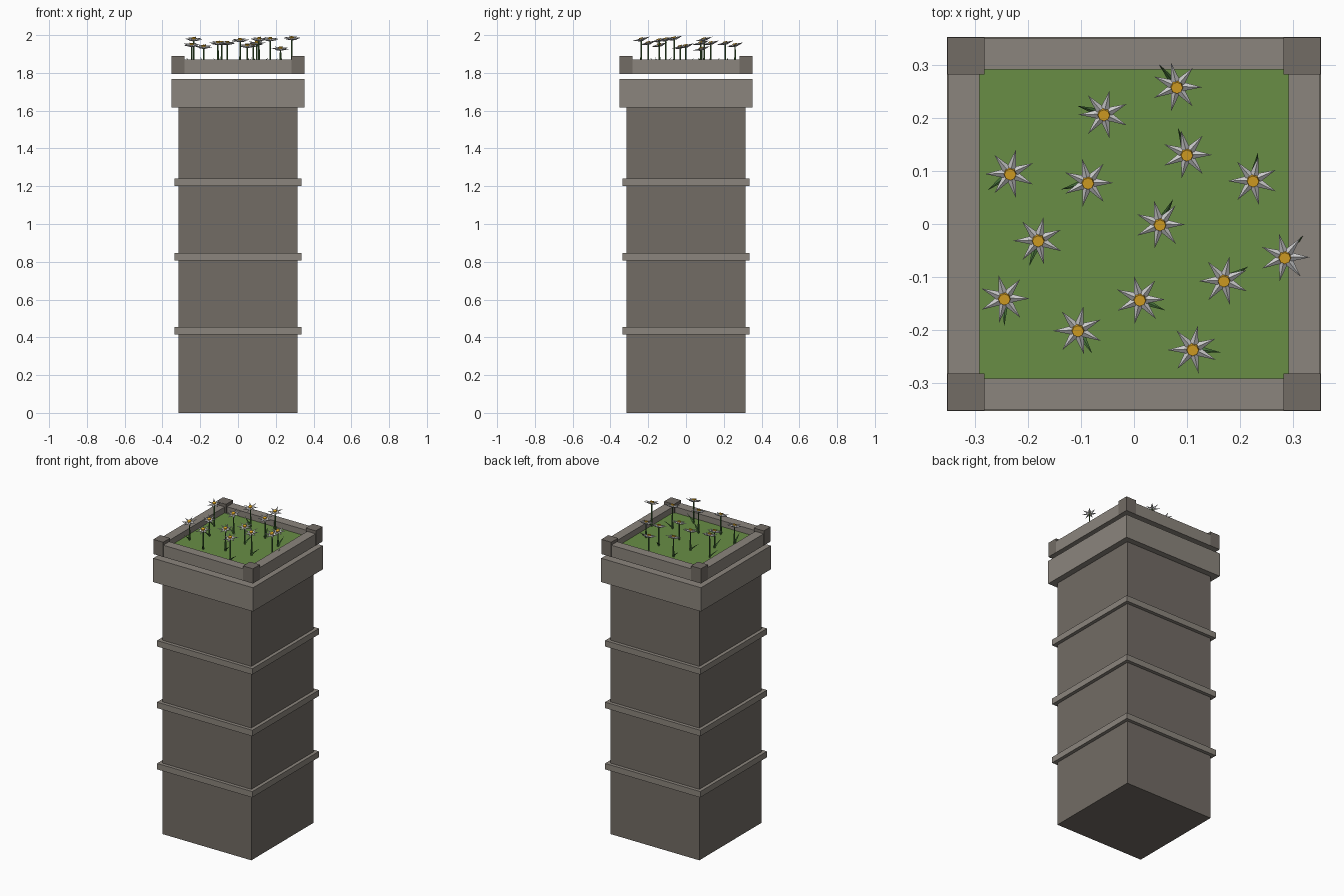
import bpy, bmesh, math
from mathutils import Matrix, Vector

if "Cube" in bpy.data.objects:
    bpy.data.objects.remove(bpy.data.objects["Cube"])


def material(name, rgb):
    m = bpy.data.materials.new(name)
    m.diffuse_color = (*rgb, 1)
    m.use_nodes = True
    m.node_tree.nodes["Principled BSDF"].inputs["Base Color"].default_value = m.diffuse_color
    return m


STONE = material("dark_stone", (0.17, 0.15, 0.13))
TRIM = material("light_stone", (0.26, 0.235, 0.205))
GRASS = material("grass", (0.14, 0.27, 0.06))
GREEN = material("stem_green", (0.06, 0.16, 0.04))
WHITE = material("petal_white", (0.9, 0.9, 0.87))
YELLOW = material("flower_yellow", (0.8, 0.42, 0.02))


def finish(bm, name, mat):
    mesh = bpy.data.meshes.new(name)
    bm.to_mesh(mesh)
    bm.free()
    mesh.materials.append(mat)
    obj = bpy.data.objects.new(name, mesh)
    bpy.context.collection.objects.link(obj)


def box(name, mat, x, y, z0, z1, hx, hy):
    bm = bmesh.new()
    bmesh.ops.create_cube(bm, size=1, matrix=Matrix.Translation((x, y, (z0 + z1) / 2))
                          @ Matrix.Diagonal((2 * hx, 2 * hy, z1 - z0, 1)))
    finish(bm, name, mat)


def spike(bm, a, b, r0, r1, sides, flat=1.0):
    """Tapered prism from a to b, squashed across its thickness by flat."""
    d = b - a
    m = (Matrix.Translation((a + b) / 2) @ d.to_track_quat('Z', 'Y').to_matrix().to_4x4()
         @ Matrix.Diagonal((1, flat, 1, 1)))
    bmesh.ops.create_cone(bm, cap_ends=True, segments=sides, radius1=r0, radius2=r1,
                          depth=d.length, matrix=m)


# tower shaft, string courses and cap
box("tower_shaft", STONE, 0, 0, 0, 1.616, 0.315, 0.315)
for i, z in enumerate((0.435, 0.827, 1.221)):
    box(f"band_{i}", TRIM, 0, 0, z - 0.019, z + 0.019, 0.337, 0.337)
box("cap", TRIM, 0, 0, 1.616, 1.768, 0.353, 0.353)

# planter rim, corner posts and grass
for s in (-1, 1):
    box("rim_y", TRIM, 0, s * 0.322, 1.795, 1.87, 0.352, 0.03)
    box("rim_x", TRIM, s * 0.322, 0, 1.795, 1.87, 0.03, 0.292)
    for t in (-1, 1):
        box("corner_post", STONE, s * 0.3175, t * 0.3175, 1.795, 1.889, 0.035, 0.035)
SOIL = 1.832
box("grass_bed", GRASS, 0, 0, 1.797, SOIL, 0.292, 0.292)

# flowers: x, y, head height, leaf direction
FLOWERS = [
    (0.081, 0.260, 1.945, 129), (-0.057, 0.208, 1.955, 163), (0.100, 0.132, 1.955, 109),
    (-0.234, 0.096, 1.975, 217), (-0.087, 0.079, 1.955, 195), (0.225, 0.083, 1.925, 80),
    (0.049, 0.000, 1.940, 62), (-0.181, -0.030, 1.935, 251), (0.285, -0.062, 1.980, 49),
    (0.170, -0.106, 1.975, 29), (-0.245, -0.140, 1.945, 270), (-0.106, -0.200, 1.955, 301),
    (0.011, -0.142, 1.970, 336), (0.111, -0.236, 1.975, 353)]
stems, leaves, petals, hearts = (bmesh.new() for _ in range(4))
for i, (x, y, z, ang) in enumerate(FLOWERS):
    head = Vector((x, y, z))
    spike(stems, Vector((x, y, SOIL)), head, 0.005, 0.004, 5)
    a = math.radians(ang)
    out = Vector((math.cos(a), math.sin(a), 0))
    base = Vector((x, y, SOIL + 0.008))
    spike(leaves, base, base + out * 0.053 + Vector((0, 0, 0.042)), 0.009, 0, 4, 0.5)
    tilt = Matrix.Rotation(math.radians(14), 3, 'X')
    for k in range(7):
        p = k * math.tau / 7 + i * 0.45
        d = tilt @ Vector((math.cos(p), math.sin(p), 0.12))
        spike(petals, head + d * 0.007, head + d * 0.048, 0.0095, 0, 4, 0.8)
    up = tilt @ Vector((0, 0, 1))
    spike(hearts, head, head + up * 0.012, 0.013, 0.011, 8)
finish(stems, "flower_stems", GREEN)
finish(leaves, "flower_leaves", GREEN)
finish(petals, "flower_petals", WHITE)
finish(hearts, "flower_centres", YELLOW)
